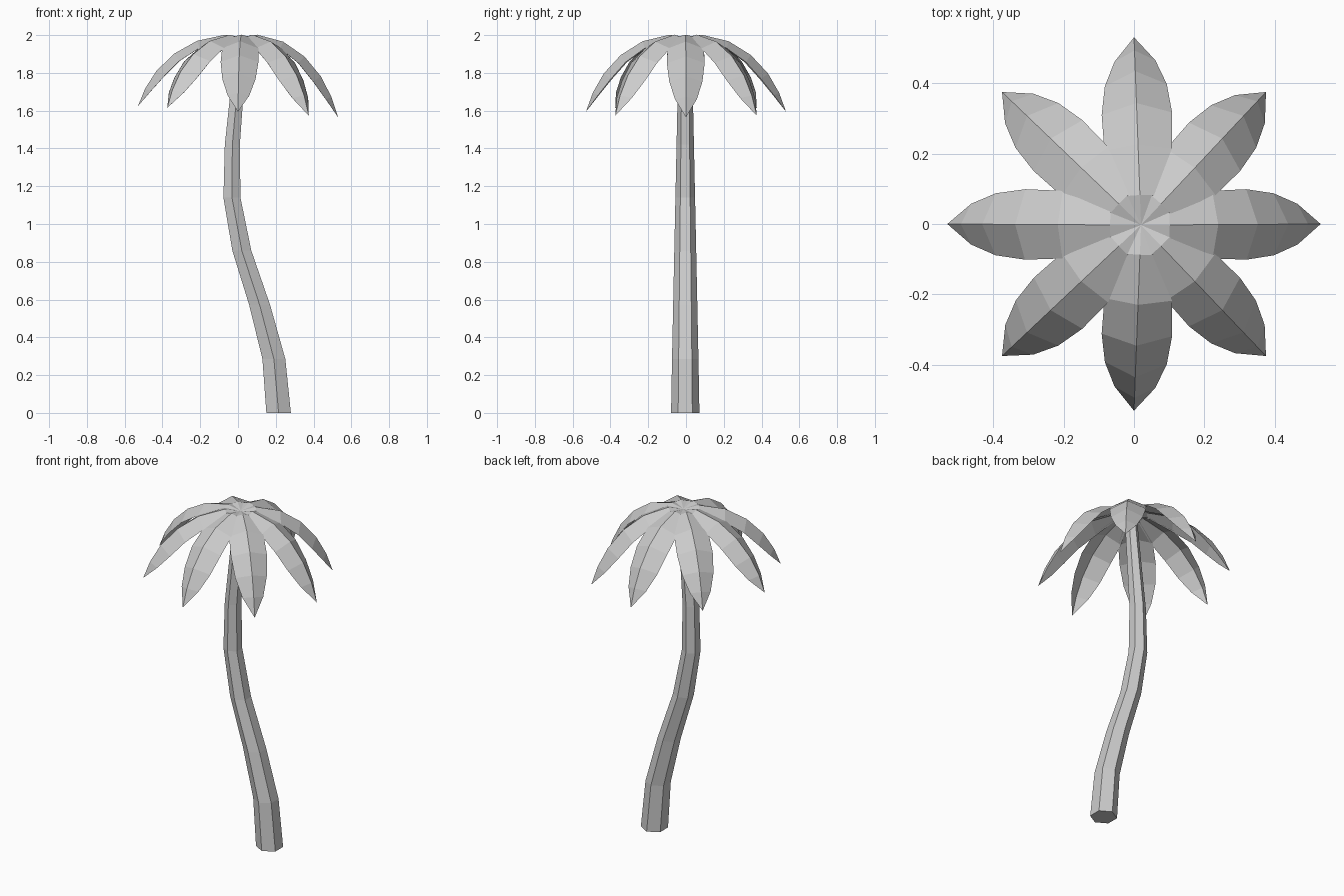
import bpy, bmesh, math
from mathutils import Vector

if "Cube" in bpy.data.objects:
    bpy.data.objects.remove(bpy.data.objects["Cube"])

CROWN = Vector((0.02, -0.003, 1.985))


def make_object(name, bm):
    bmesh.ops.recalc_face_normals(bm, faces=bm.faces[:])
    mesh = bpy.data.meshes.new(name)
    bm.to_mesh(mesh)
    bm.free()
    obj = bpy.data.objects.new(name, mesh)
    bpy.context.collection.objects.link(obj)
    return obj


# Trunk: tapering hexagon swept along a leaning S curve (x, z, radius)
path = [(0.215, 0.0, 0.075), (0.19, 0.285, 0.070), (0.115, 0.57, 0.064),
        (0.02, 0.86, 0.058), (-0.032, 1.14, 0.052), (-0.03, 1.42, 0.046),
        (-0.005, 1.70, 0.040), (0.02, 1.98, 0.034)]
bm = bmesh.new()
rings = []
for x, z, r in path:
    angles = [math.radians(90 + 60 * k) for k in range(6)]
    rings.append([bm.verts.new((x + r * math.cos(a), -0.004 + r * math.sin(a), z))
                  for a in angles])
for low, high in zip(rings, rings[1:]):
    for k in range(6):
        n = (k + 1) % 6
        bm.faces.new((low[k], low[n], high[n], high[k]))
bm.faces.new(rings[0])
bm.faces.new(rings[-1])
make_object("trunk", bm)

# Frond stations: length fraction, drop fraction, half width, fold depth
stations = [(0.16, -0.005, 0.040, 0.010), (0.43, 0.08, 0.096, 0.040),
            (0.65, 0.26, 0.100, 0.048), (0.82, 0.50, 0.088, 0.050),
            (0.93, 0.75, 0.058, 0.033)]


def make_frond(name, tip):
    """Arched leaf with a raised midrib, folded down on both sides."""
    flat = Vector((tip.x - CROWN.x, tip.y - CROWN.y, 0))
    length = flat.length
    out = flat.normalized()
    side = Vector((-out.y, out.x, 0))
    drop = 2.0 - tip.z
    profile = [(0, 0)] + [(f * length, d * drop) for f, d, _, _ in stations] + [(length, drop)]
    bm = bmesh.new()
    base = bm.verts.new(CROWN)
    end = bm.verts.new(tip)
    rows = []
    for i, (f, d, width, fold) in enumerate(stations):
        (r0, d0), (r1, d1) = profile[i], profile[i + 2]
        slope = math.atan2(d1 - d0, r1 - r0)
        rib = Vector((CROWN.x, CROWN.y, 2.0 - d * drop)) + out * (f * length)
        down = -out * math.sin(slope) - Vector((0, 0, math.cos(slope)))
        edge = rib + down * fold
        rows.append([bm.verts.new(p) for p in (edge - side * width, rib, edge + side * width)])
    for k in (0, 1):
        bm.faces.new((base, rows[0][k], rows[0][k + 1]))
        for a, b in zip(rows, rows[1:]):
            bm.faces.new((a[k], b[k], b[k + 1], a[k + 1]))
        bm.faces.new((rows[-1][k], end, rows[-1][k + 1]))
    make_object(name, bm)


# Crown of eight fronds
for k in range(8):
    a = math.radians(45 * k)
    x, y = 0.53 * math.cos(a), 0.53 * math.sin(a)
    make_frond(f"frond_{k + 1}", Vector((x, y, 1.594 - 0.055 * x)))
